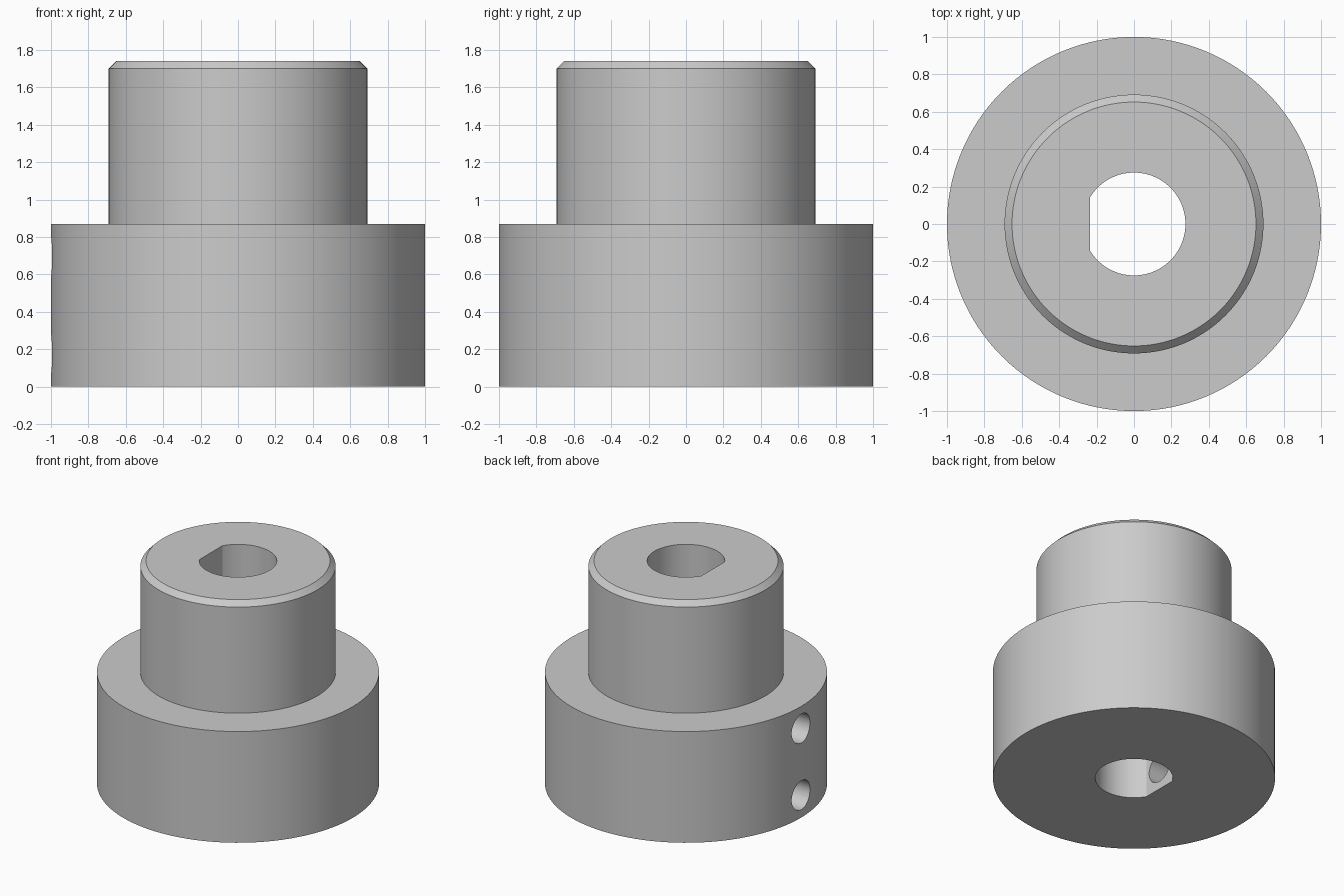
import bpy, bmesh, math
from mathutils import Matrix, Vector

if "Cube" in bpy.data.objects:
    bpy.data.objects.remove(bpy.data.objects["Cube"])

SEGMENTS = 128
BASE_TOP, TOP = 0.87, 1.74
BORE_R, FLAT_X = 0.275, -0.235
SCREW_R = 0.113

steel = bpy.data.materials.new("grey_metal")
steel.use_nodes = True
color = (0.6, 0.6, 0.6, 1)
steel.diffuse_color = color
steel.node_tree.nodes["Principled BSDF"].inputs["Base Color"].default_value = color


def make_object(name, bm):
    bmesh.ops.recalc_face_normals(bm, faces=bm.faces[:])
    mesh = bpy.data.meshes.new(name)
    bm.to_mesh(mesh)
    bm.free()
    mesh.materials.append(steel)
    obj = bpy.data.objects.new(name, mesh)
    bpy.context.collection.objects.link(obj)
    return obj


def prism(bm, outline, z0, z1):
    face = bm.faces.new([bm.verts.new((x, y, z0)) for x, y in outline])
    top = bmesh.ops.extrude_face_region(bm, geom=[face])["geom"]
    verts = [v for v in top if isinstance(v, bmesh.types.BMVert)]
    bmesh.ops.translate(bm, verts=verts, vec=(0, 0, z1 - z0))


def cut(target, cutter):
    cutter.hide_render = True
    mod = target.modifiers.new("cut", 'BOOLEAN')
    mod.operation = 'DIFFERENCE'
    mod.solver = 'EXACT'
    mod.object = cutter
    bpy.context.view_layer.objects.active = target
    bpy.ops.object.modifier_apply(modifier=mod.name)
    bpy.data.objects.remove(cutter)


# Stepped hub body with a chamfered top, turned from a profile
profile = [(1, 0), (1, BASE_TOP), (0.692, BASE_TOP), (0.692, 1.7), (0.652, TOP)]
bm = bmesh.new()
rings = []
for r, z in profile:
    ring = bmesh.ops.create_circle(bm, segments=SEGMENTS, radius=r,
                                   matrix=Matrix.Translation((0, 0, z)))["verts"]
    rings.append(ring)
for low, high in zip(rings, rings[1:]):
    for i in range(SEGMENTS):
        j = (i + 1) % SEGMENTS
        bm.faces.new((low[i], low[j], high[j], high[i]))
bm.faces.new(rings[0])
bm.faces.new(rings[-1])
hub = make_object("stepped_hub", bm)

# Bore with one flat side
half = math.acos(FLAT_X / BORE_R)
angles = [half * (i / 32 - 1) for i in range(65)]
bm = bmesh.new()
prism(bm, [(BORE_R * math.cos(a), BORE_R * math.sin(a)) for a in angles], -0.2, TOP + 0.2)
cut(hub, make_object("bore_cutter", bm))

# Two set screw holes from the side into the flat of the bore
for z in (0.174, 0.696):
    bm = bmesh.new()
    turn = Matrix.Translation((-0.65, 0, z)) @ Matrix.Rotation(math.pi / 2, 4, 'Y')
    bmesh.ops.create_cone(bm, cap_ends=True, segments=48, radius1=SCREW_R,
                          radius2=SCREW_R, depth=1.1, matrix=turn)
    cut(hub, make_object("screw_hole_cutter", bm))

# Smooth walls with crisp edges
bpy.ops.object.select_all(action='DESELECT')
hub.select_set(True)
bpy.context.view_layer.objects.active = hub
bpy.ops.object.shade_smooth_by_angle(angle=math.radians(25))
